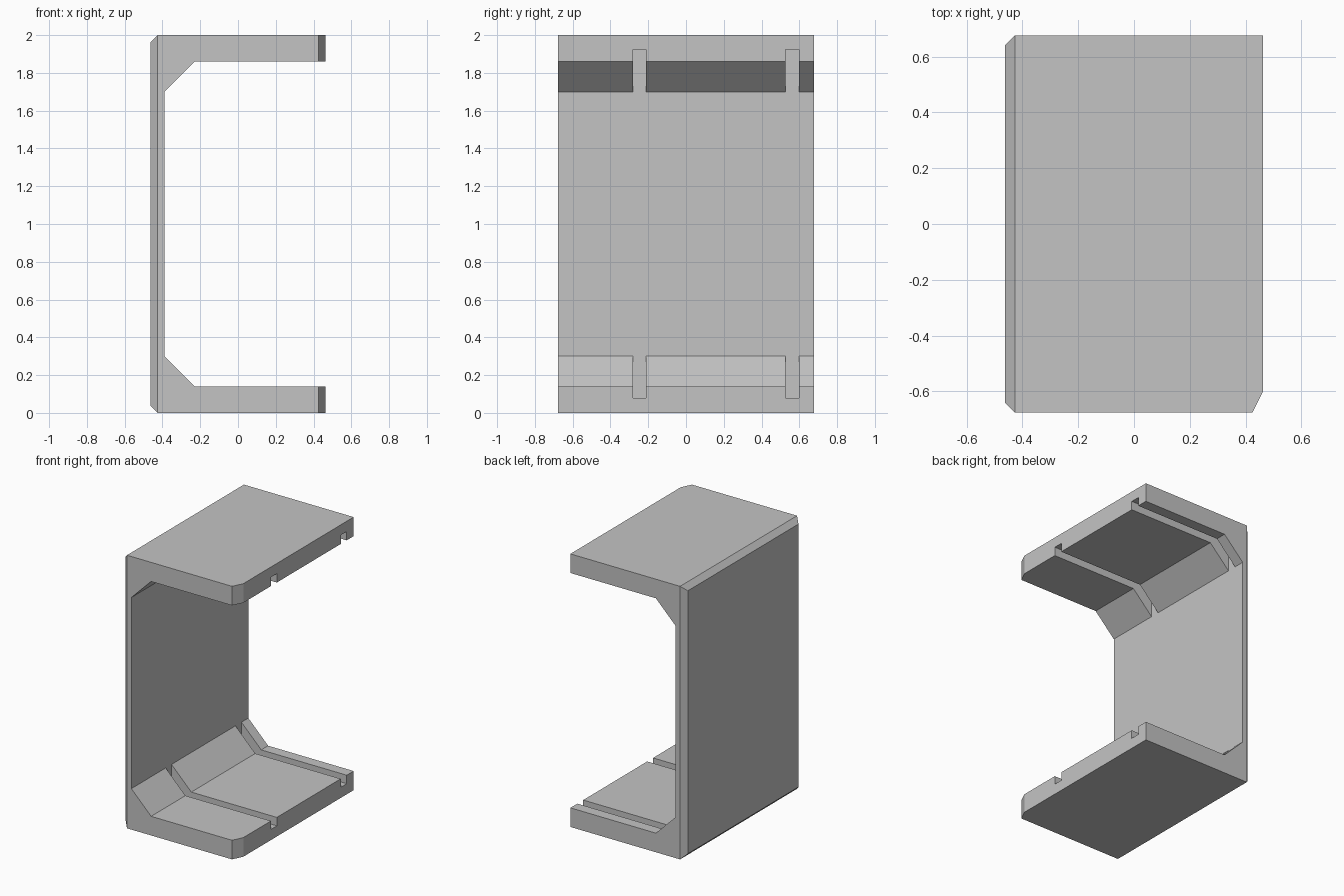
import bpy
import bmesh
from mathutils import Vector

cube = bpy.data.objects.get("Cube")
if cube:
    bpy.data.objects.remove(cube, do_unlink=True)

HALF_X, HALF_Y, HEIGHT = 0.463, 0.677, 2.0
WALL_X = -0.39      # inner face of the upright wall
BEVEL = 0.037       # bevel around the outer wall face

grey = bpy.data.materials.new("plain grey")
grey.use_nodes = True
colour = (0.55, 0.55, 0.55, 1)
grey.diffuse_color = colour
grey.node_tree.nodes["Principled BSDF"].inputs["Base Color"].default_value = colour


def add_object(name, bm):
    bmesh.ops.recalc_face_normals(bm, faces=bm.faces)
    mesh = bpy.data.meshes.new(name)
    bm.to_mesh(mesh)
    bm.free()
    mesh.materials.append(grey)
    obj = bpy.data.objects.new(name, mesh)
    bpy.context.collection.objects.link(obj)
    return obj


def extrude_profile(points, y0, y1):
    """Solid made by sweeping an x-z outline from y0 to y1."""
    bm = bmesh.new()
    face = bm.faces.new([bm.verts.new((x, y0, z)) for x, z in points])
    moved = bmesh.ops.extrude_face_region(bm, geom=[face])["geom"]
    verts = [v for v in moved if isinstance(v, bmesh.types.BMVert)]
    bmesh.ops.translate(bm, verts=verts, vec=(0, y1 - y0, 0))
    return bm


def slice_off(bm, point, normal):
    """Cut away the material on the normal's side and cap the cut."""
    geom = bm.verts[:] + bm.edges[:] + bm.faces[:]
    bmesh.ops.bisect_plane(bm, geom=geom, plane_co=point,
                           plane_no=Vector(normal).normalized(), clear_outer=True)
    bmesh.ops.holes_fill(bm, edges=[e for e in bm.edges if e.is_boundary])


# C-shaped frame: lower half outline, mirrored for the upper half
lower = [(-HALF_X, BEVEL), (BEVEL - HALF_X, 0), (HALF_X, 0),
         (HALF_X, 0.14), (-0.23, 0.14), (WALL_X, 0.30)]
upper = [(x, HEIGHT - z) for x, z in reversed(lower)]
bm = extrude_profile(lower + upper, -HALF_Y, HALF_Y)

# Upright bevels on the wall, then the clipped front corner of both shelves
for side in (-1, 1):
    slice_off(bm, (BEVEL - HALF_X, side * HALF_Y, 0), (-1, side, 0))
slice_off(bm, (HALF_X, -0.60, 0), (0.077, -0.038, 0))
frame = add_object("bracket_frame", bm)

# Grooves across both shelves and through the corner gussets
for name, y0, y1 in (("front_groove_cutter", -0.28, -0.212),
                     ("back_groove_cutter", 0.528, 0.597)):
    outline = [(WALL_X, 0.078), (0.6, 0.078), (0.6, 1.925), (WALL_X, 1.925)]
    cutter = add_object(name, extrude_profile(outline, y0, y1))
    cutter.hide_render = True
    cutter.hide_viewport = True
    groove = frame.modifiers.new(name, "BOOLEAN")
    groove.operation = "DIFFERENCE"
    groove.solver = "EXACT"
    groove.object = cutter
